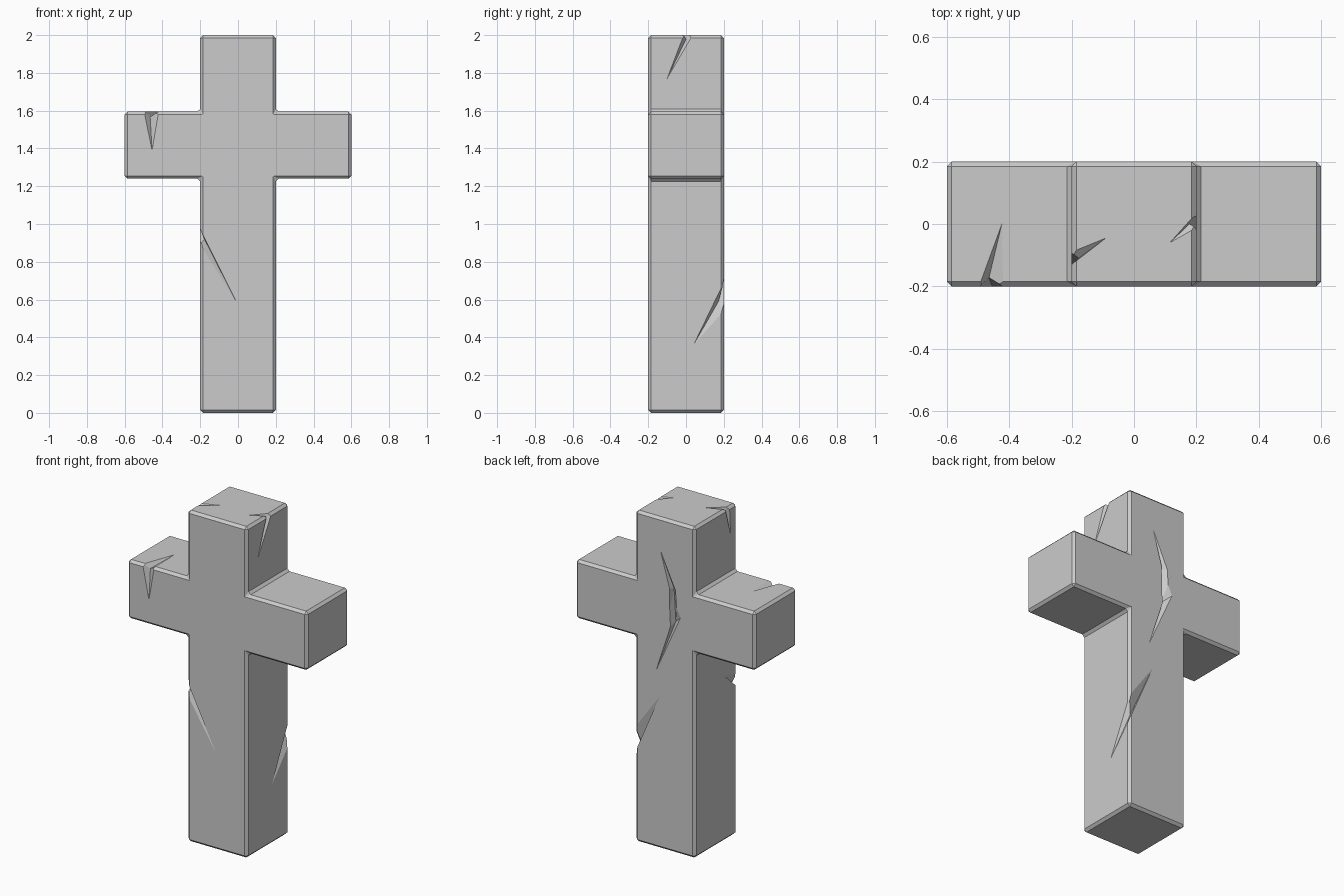
import bpy, bmesh
from mathutils import Vector

if "Cube" in bpy.data.objects:
    bpy.data.objects.remove(bpy.data.objects["Cube"])

D, TOP, LOW = 0.2, 1.595, 1.24  # half depth, arm top and underside


# Stone cross: mirrored outline extruded front to back
right_side = [(0.2, 0), (0.2, LOW), (0.6, LOW), (0.6, TOP), (0.2, TOP), (0.2, 2)]
outline = right_side + [(-x, z) for x, z in reversed(right_side)]
bm = bmesh.new()
face = bm.faces.new([bm.verts.new((x, -D, z)) for x, z in outline])
ext = bmesh.ops.extrude_face_region(bm, geom=[face])
bmesh.ops.translate(bm, vec=(0, 2 * D, 0),
                    verts=[g for g in ext["geom"] if isinstance(g, bmesh.types.BMVert)])
bmesh.ops.recalc_face_normals(bm, faces=bm.faces)
mesh = bpy.data.meshes.new("stone_cross")
bm.to_mesh(mesh)
bm.free()
cross = bpy.data.objects.new("stone_cross", mesh)
bpy.context.collection.objects.link(cross)

# Chamfered edges
bevel = cross.modifiers.new("chamfer", "BEVEL")
bevel.width = 0.015
bevel.segments = 1
bevel.limit_method = "ANGLE"

# Cracks: V-shaped wedges running from tip to tip through (side, side, depth) sections
cut = bmesh.new()


def crack(tip_a, tip_b, *sections):
    start, end = cut.verts.new(tip_a), cut.verts.new(tip_b)
    rings = []
    for side_a, side_b, deep in sections:
        d = Vector(deep)
        rings.append([cut.verts.new(p) for p in
                      (d + 2 * (Vector(side_a) - d), d + 2 * (Vector(side_b) - d), d)])
    faces = []
    for i in range(3):
        j = (i + 1) % 3
        faces.append(cut.faces.new((start, rings[0][i], rings[0][j])))
        for r, s in zip(rings, rings[1:]):
            faces.append(cut.faces.new((r[i], s[i], s[j])))
            faces.append(cut.faces.new((r[i], s[j], r[j])))
        faces.append(cut.faces.new((end, rings[-1][j], rings[-1][i])))
    bmesh.ops.recalc_face_normals(cut, faces=faces)


# left arm, front top edge
crack((-0.455, -D, 1.39), (-0.424, 0, TOP),
      ((-0.497, -D, TOP), (-0.42, -D, TOP), (-0.465, -0.172, 1.567)))
# shaft, front left edge
crack((-0.01, -D, 0.59), (-D, -0.08, 1.0),
      ((-D, -D, 0.89), (-D, -D, 0.97), (-0.178, -0.178, 0.92)))
# shaft, back right edge
crack((D, 0.04, 0.36), (0.035, D, 0.92),
      ((D, D, 0.54), (D, D, 0.69), (0.172, 0.172, 0.59)))
# top, right edge
crack((D, -0.1, 1.77), (0.115, -0.06, 2),
      ((D, -0.012, 2), (D, 0.035, 2), (0.178, 0.0, 1.978)))
# top, left edge
crack((-D, -0.14, 1.83), (-0.09, -0.045, 2),
      ((-D, -0.13, 2), (-D, -0.09, 2), (-0.178, -0.11, 1.978)))
# long crack in the back face
crack((0.03, D, 1.8), (0.06, D, 1.07),
      ((-0.03, D, 1.59), (-0.07, D, 1.585), (-0.038, 0.168, 1.58)),
      ((-0.036, D, 1.36), (-0.103, D, 1.43), (-0.048, 0.165, 1.38)))

cut_mesh = bpy.data.meshes.new("crack_cutter")
cut.to_mesh(cut_mesh)
cut.free()
cutter = bpy.data.objects.new("crack_cutter", cut_mesh)
bpy.context.collection.objects.link(cutter)
cutter.hide_render = True

boolean = cross.modifiers.new("cracks", "BOOLEAN")
boolean.operation = "DIFFERENCE"
boolean.solver = "EXACT"
boolean.object = cutter

# Bake the modifiers and drop the cutter
bpy.context.view_layer.objects.active = cross
cross.select_set(True)
for name in ("chamfer", "cracks"):
    bpy.ops.object.modifier_apply(modifier=name)
bpy.data.objects.remove(cutter)
